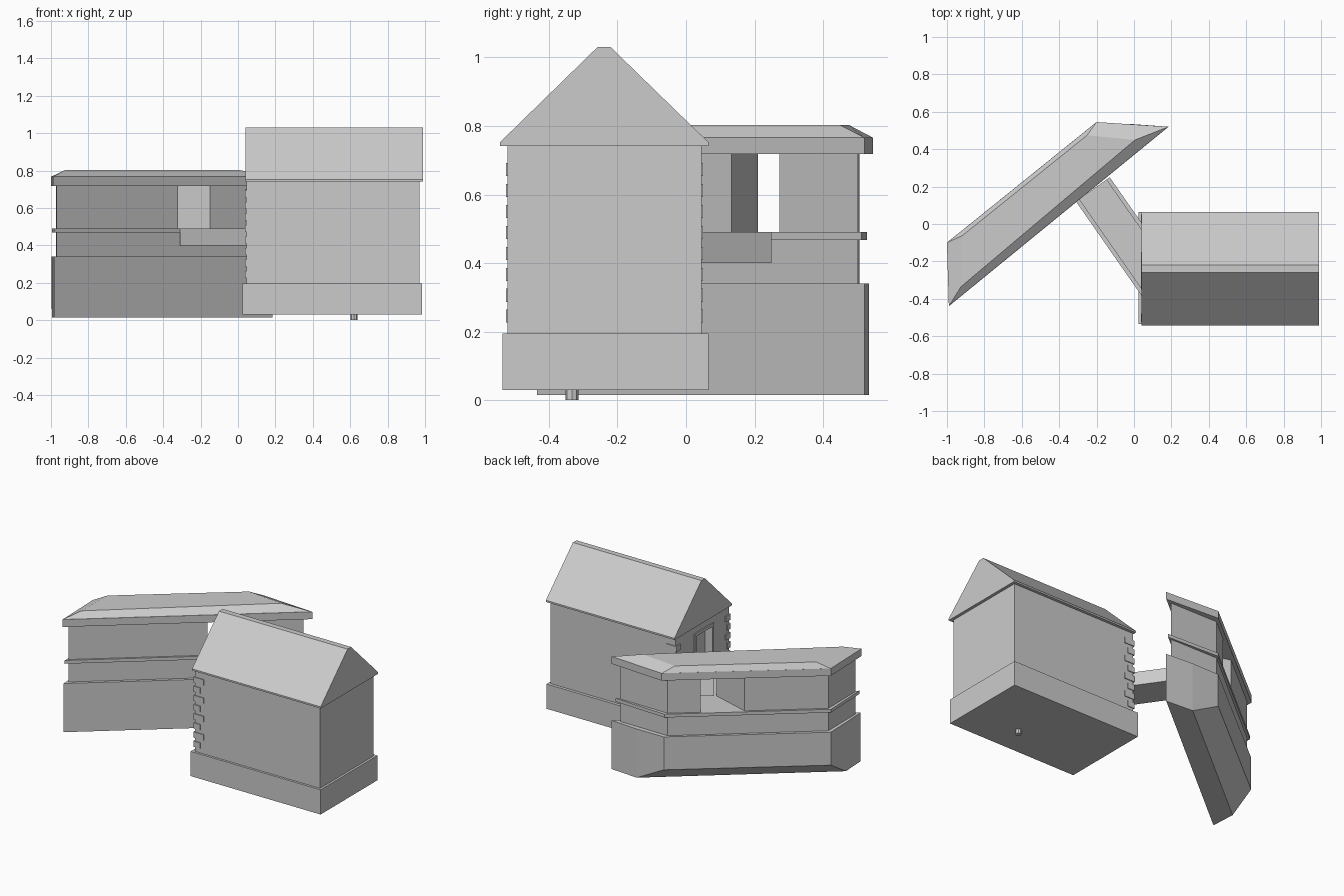
import bpy, bmesh, math

if "Cube" in bpy.data.objects:
    bpy.data.objects.remove(bpy.data.objects["Cube"])

ANG = math.radians(39.2)


def world(u, v):
    """Rotated local axes of the annex -> plan coordinates."""
    return (u * math.cos(ANG) - v * math.sin(ANG), u * math.sin(ANG) + v * math.cos(ANG))


def loft(name, low, high):
    """Closed solid between two matching rings of 3D points."""
    bm = bmesh.new()
    a = [bm.verts.new(p) for p in low]
    b = [bm.verts.new(p) for p in high]
    n = len(a)
    for i in range(n):
        j = (i + 1) % n
        bm.faces.new((a[i], a[j], b[j], b[i]))
    caps = [bm.faces.new(a[::-1]), bm.faces.new(b)]
    bmesh.ops.recalc_face_normals(bm, faces=bm.faces)
    bmesh.ops.connect_verts_concave(bm, faces=caps)
    me = bpy.data.meshes.new(name)
    bm.to_mesh(me)
    bm.free()
    ob = bpy.data.objects.new(name, me)
    bpy.context.collection.objects.link(ob)
    return ob


def prism(name, plan, z0, z1):
    return loft(name, [(x, y, z0) for x, y in plan], [(x, y, z1) for x, y in plan])


def box(name, x0, x1, y0, y1, z0, z1):
    return prism(name, [(x0, y0), (x1, y0), (x1, y1), (x0, y1)], z0, z1)


def local(points):
    return [world(u, v) for u, v in points]


# main house: plinth, walls, recessed doorway
box("plinth", 0.025, 0.985, -0.535, 0.065, 0.03, 0.195)
walls = box("house_walls", 0.045, 0.97, -0.52, 0.045, 0.19, 0.745)
cutter = box("door_cutter", 0.0, 0.09, -0.33, -0.17, 0.47, 0.68)
cutter.hide_render = True
cutter.hide_viewport = True
cut = walls.modifiers.new("doorway", "BOOLEAN")
cut.operation = "DIFFERENCE"
cut.object = cutter
for side, y in (("front", -0.35), ("back", -0.17)):
    box("door_jamb_" + side, 0.037, 0.055, y, y + 0.02, 0.47, 0.68)
box("door_lintel", 0.037, 0.055, -0.35, -0.15, 0.68, 0.70)

# gable roof with a narrow flat ridge
profile = [(-0.542, 0.742), (0.065, 0.742), (0.065, 0.753),
           (-0.22, 1.03), (-0.258, 1.03), (-0.542, 0.753)]
loft("house_roof", [(0.04, y, z) for y, z in profile], [(0.99, y, z) for y, z in profile])

# corner quoins on the end facing the annex
for i in range(8):
    z = 0.226 + i * 0.0612
    w = 0.075 if i % 2 else 0.05
    box(f"quoin_front_{i}", 0.037, 0.037 + w, -0.525, -0.515 + w / 2, z, z + 0.038)
    box(f"quoin_back_{i}", 0.037, 0.037 + w, 0.04 - w / 2, 0.05, z, z + 0.038)

# small peg under the house
bpy.ops.mesh.primitive_cylinder_add(vertices=8, radius=0.019, depth=0.035,
                                    location=(0.62, -0.333, 0.0175))
bpy.context.object.name = "peg"

# bridge between the buildings, with low kerbs
near_f, near_b, far_f, far_b = (0.045, -0.39), (0.045, 0.0), (-0.31, 0.12), (-0.13, 0.25)


def mix(p, q, t):
    return (p[0] + (q[0] - p[0]) * t, p[1] + (q[1] - p[1]) * t)


prism("bridge_deck", [near_f, near_b, far_b, far_f], 0.40, 0.475)
for side, t0, t1 in (("front", 0, 0.1), ("back", 0.9, 1)):
    prism("bridge_kerb_" + side,
          [mix(near_f, near_b, t0), mix(near_f, near_b, t1),
           mix(far_f, far_b, t1), mix(far_f, far_b, t0)], 0.47, 0.49)

# annex base: underside slopes up toward the back
base = local([(-1.038, 0.285), (0.472, 0.286), (0.33, 0.42),
              (0.175, 0.545), (-0.838, 0.552), (-0.94, 0.42)])
heights = (0.015, 0.015, 0.015, 0.12, 0.12, 0.015)
loft("annex_base", [(x, y, h) for (x, y), h in zip(base, heights)],
     [(x, y, 0.34) for x, y in base])

# annex walls, split above floor level by a slanted passage
fl, fr, br, bl = (-1.005, 0.305), (0.42, 0.305), (0.15, 0.53), (-0.825, 0.53)
prism("annex_lower_walls", local([fl, fr, br, bl]), 0.335, 0.488)
prism("annex_wall_left", local([fl, (-0.164, 0.305), (-0.317, 0.53), bl]), 0.485, 0.725)
prism("annex_wall_right", local([(0.057, 0.305), fr, br, (-0.05, 0.53)]), 0.485, 0.725)
prism("annex_band", local([(-1.03, 0.293), (0.45, 0.293), (0.17, 0.543), (-0.84, 0.545)]),
      0.468, 0.49)

# annex roof: eave slab and shallow hipped cap
eave = local([(-1.045, 0.285), (0.472, 0.286), (0.189, 0.549), (-0.838, 0.555)])
crown = local([(-0.928, 0.325), (0.288, 0.345), (0.106, 0.526), (-0.751, 0.532)])
prism("annex_eave", eave, 0.718, 0.767)
loft("annex_roof", [(x, y, 0.766) for x, y in eave], [(x, y, 0.803) for x, y in crown])
